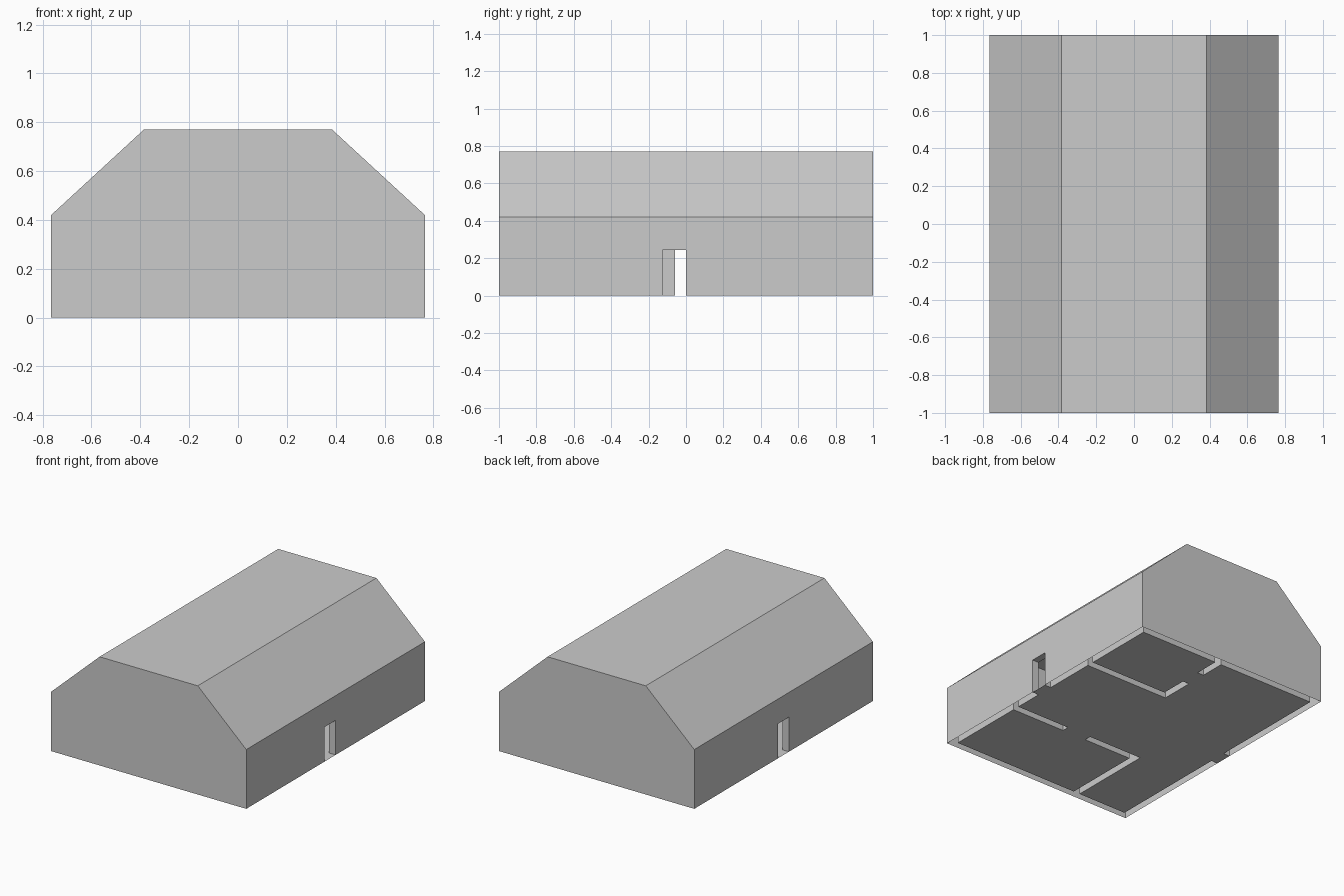
import bpy, bmesh, math

if "Cube" in bpy.data.objects:
    bpy.data.objects.remove(bpy.data.objects["Cube"])

W, L, T = 0.765, 1.0, 0.05          # half width, half length, wall thickness
DOOR, WALL, EAVE, TOP = 0.245, 0.36, 0.42, 0.77

# Plan rectangles: x0, x1, y0, y1
walls = [
    (-W, W, -L, -L + T), (-W, W, L - T, L),            # front, back
    (-W, -W + T, -L, L), (W - T, W, -L, L),            # left, right
    (0.05, W, 0.38, 0.43), (0.05, 0.10, 0.38, L),      # back room
    (-0.33, W, -0.38, -0.33), (-0.33, -0.28, -L, -0.33),  # front room
]
doors = [
    (W - T, W, -0.125, 0.0),          # right entrance
    (-W, -W + T, -0.06, 0.065),       # left entrance
    (0.05, 0.10, 0.62, 0.77),         # back room door
    (0.10, 0.29, -0.38, -0.33),       # front room door
]


def cuts(i):
    return sorted({round(r[k], 4) for r in walls + doors for k in (i, i + 1)})


def inside(x, y, rects):
    return any(a < x < b and c < y < d for a, b, c, d in rects)


def solid(x, y, level):
    return inside(x, y, walls) and not (level == 0 and inside(x, y, doors))


def finish(name, bm):
    bmesh.ops.remove_doubles(bm, verts=bm.verts, dist=1e-5)
    bmesh.ops.dissolve_limit(bm, angle_limit=math.radians(1),
                             verts=bm.verts, edges=bm.edges)
    mesh = bpy.data.meshes.new(name)
    bm.to_mesh(mesh)
    bm.free()
    obj = bpy.data.objects.new(name, mesh)
    bpy.context.collection.objects.link(obj)
    return obj


def quad(bm, *pts):
    bm.faces.new([bm.verts.new(p) for p in pts])


xs, ys = cuts(0), cuts(2)
wall_bm, floor_bm = bmesh.new(), bmesh.new()
e = 1e-3
for x0, x1 in zip(xs, xs[1:]):
    for y0, y1 in zip(ys, ys[1:]):
        cx, cy = (x0 + x1) / 2, (y0 + y1) / 2
        # Floor fills everything between the hollow-bottomed walls
        if not solid(cx, cy, 0):
            quad(floor_bm, (x0, y0, 0), (x1, y0, 0), (x1, y1, 0), (x0, y1, 0))
            # Underside of door lintels
            if solid(cx, cy, 1):
                quad(wall_bm, (x0, y0, DOOR), (x0, y1, DOOR), (x1, y1, DOOR), (x1, y0, DOOR))
        # Vertical wall faces wherever solid meets open
        sides = [((x0, y0), (x1, y0), (cx, y0 - e)), ((x1, y0), (x1, y1), (x1 + e, cy)),
                 ((x1, y1), (x0, y1), (cx, y1 + e)), ((x0, y1), (x0, y0), (x0 - e, cy))]
        for level, (z0, z1) in enumerate([(0, DOOR), (DOOR, WALL)]):
            if solid(cx, cy, level):
                for p, q, n in sides:
                    if not solid(*n, level):
                        quad(wall_bm, (*p, z0), (*q, z0), (*q, z1), (*p, z1))
finish("walls", wall_bm)
finish("floor", floor_bm)

# Roof block: profile swept along y, its underside is the ceiling
profile = [(-W, WALL), (W, WALL), (W, EAVE), (0.385, TOP), (-0.385, TOP), (-W, EAVE)]
bm = bmesh.new()
front = bm.faces.new([bm.verts.new((x, -L, z)) for x, z in profile])
ext = bmesh.ops.extrude_face_region(bm, geom=[front], use_keep_orig=True)
bmesh.ops.translate(bm, vec=(0, 2 * L, 0),
                    verts=[v for v in ext["geom"] if isinstance(v, bmesh.types.BMVert)])
bmesh.ops.recalc_face_normals(bm, faces=bm.faces)
finish("roof", bm)
